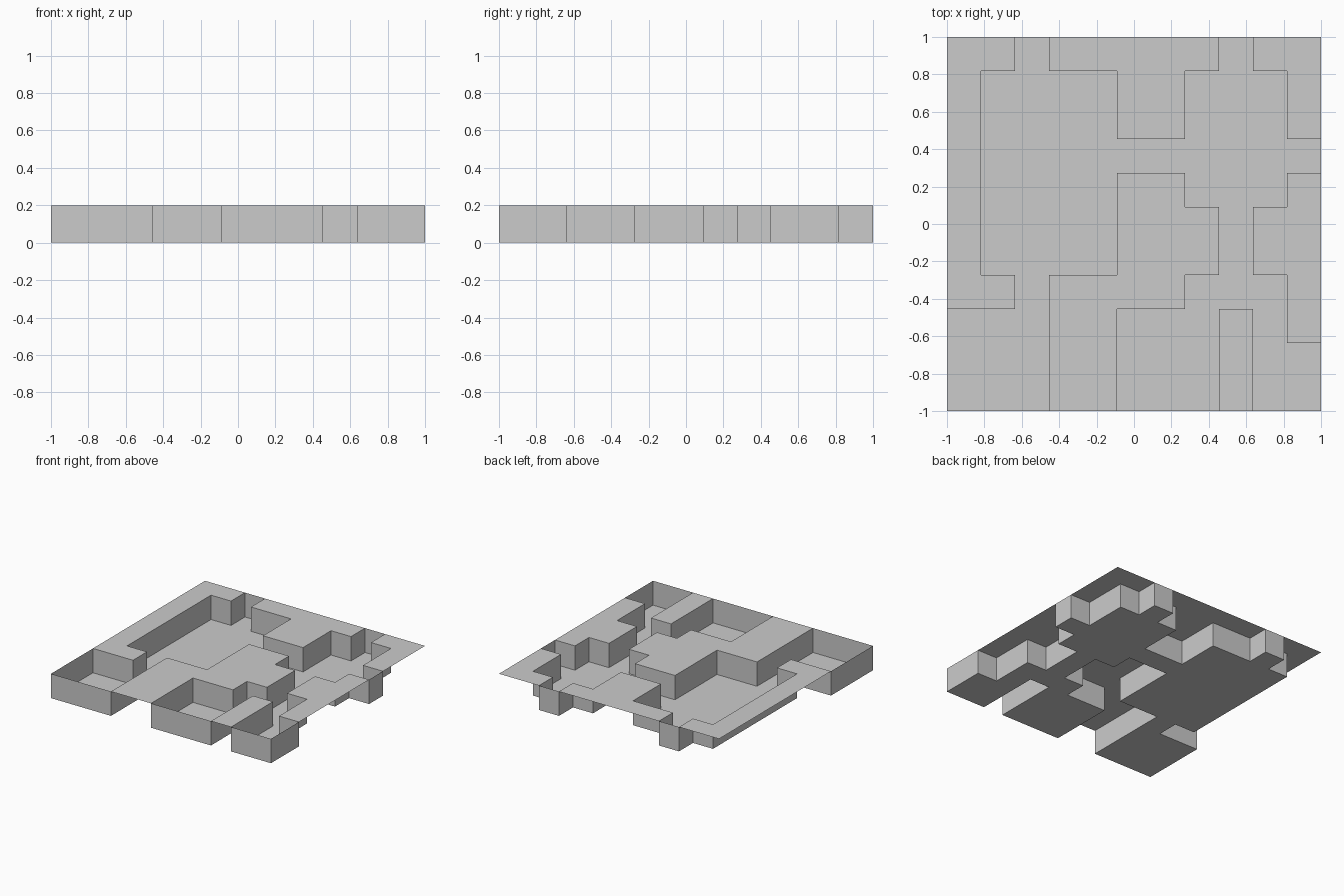
import bpy, bmesh, math

if "Cube" in bpy.data.objects:
    bpy.data.objects.remove(bpy.data.objects["Cube"])

# Plan of the panel, back row first: '#' is raised, '.' is recessed
PLAN = [
    "##.#####.##",
    "#....##...#",
    "#....##...#",
    "#..........",
    "#....##...#",
    "#....###.##",
    "#....###.##",
    "##.####...#",
    "...##...#.#",
    "...##...#..",
    "...##...#..",
]
N = len(PLAN)
CELL = 2 / N
HEIGHT = 0.2


def raised(col, row):
    """Everything outside the plan counts as raised, so recesses get a rim wall."""
    if 0 <= col < N and 0 <= row < N:
        return PLAN[row][col] == "#"
    return True


def point(col, row, z):
    return (-1 + col * CELL, 1 - row * CELL, z)


bm = bmesh.new()


def quad(*points):
    bm.faces.new([bm.verts.new(p) for p in points])


for row in range(N):
    for col in range(N):
        # Corners counter-clockwise seen from above, starting front left
        ring = [(col, row + 1), (col + 1, row + 1), (col + 1, row), (col, row)]
        high = raised(col, row)
        quad(*[point(c, r, HEIGHT if high else 0) for c, r in ring])
        if high:
            continue
        # Walls around the recessed cell, facing inward
        for i, (dc, dr) in enumerate([(0, 1), (1, 0), (0, -1), (-1, 0)]):
            if raised(col + dc, row + dr):
                a, b = ring[i], ring[(i + 1) % 4]
                quad(point(*b, 0), point(*a, 0),
                     point(*a, HEIGHT), point(*b, HEIGHT))

# Join the cells into one open sheet and merge coplanar faces
bmesh.ops.remove_doubles(bm, verts=bm.verts, dist=1e-4)
bmesh.ops.dissolve_limit(bm, angle_limit=math.radians(1),
                         verts=bm.verts, edges=bm.edges)

mesh = bpy.data.meshes.new("stepped_panel")
bm.to_mesh(mesh)
bm.free()
bpy.context.collection.objects.link(bpy.data.objects.new("stepped_panel", mesh))
